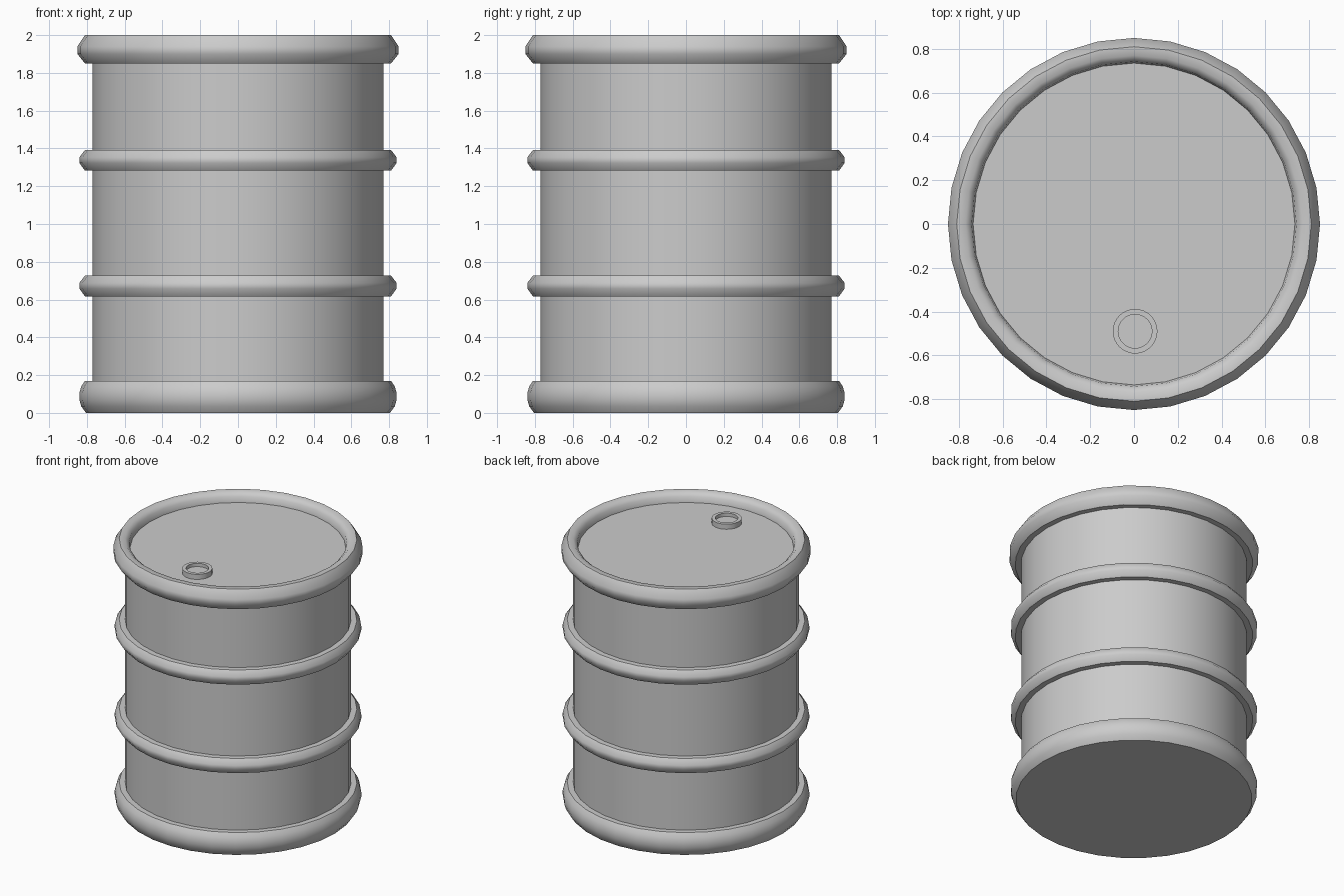
import bpy, bmesh
from math import sin, cos, pi, radians

if "Cube" in bpy.data.objects:
    bpy.data.objects.remove(bpy.data.objects["Cube"])


def lathe(name, profile, sides=32, centre=(0, 0), cap_low=False, cap_high=False, angle=42):
    """Spin a bottom-to-top (radius, z) profile around the vertical axis."""
    bm = bmesh.new()
    rings = []
    for r, z in profile:
        rings.append([bm.verts.new((r * cos(2 * pi * i / sides),
                                    r * sin(2 * pi * i / sides), z))
                      for i in range(sides)])
    for a, b in zip(rings, rings[1:]):
        for i in range(sides):
            j = (i + 1) % sides
            bm.faces.new((a[i], a[j], b[j], b[i]))
    if cap_low:
        bm.faces.new(rings[0][::-1])
    if cap_high:
        bm.faces.new(rings[-1])
    mesh = bpy.data.meshes.new(name)
    bm.to_mesh(mesh)
    bm.free()
    ob = bpy.data.objects.new(name, mesh)
    ob.location = (centre[0], centre[1], 0)
    bpy.context.collection.objects.link(ob)
    bpy.ops.object.select_all(action='DESELECT')
    ob.select_set(True)
    bpy.context.view_layer.objects.active = ob
    bpy.ops.object.shade_smooth_by_angle(angle=radians(angle))
    return ob


BODY = 0.77
LID_Z = 1.932

# Straight drum wall
lathe("drum_wall", [(BODY, 0.16), (BODY, 1.86)])

# Rounded foot with the flat underside
lathe("bottom_band", [(0.805, 0.0), (0.83, 0.035), (0.84, 0.07), (0.84, 0.105),
                      (0.83, 0.14), (0.81, 0.17), (BODY, 0.17)], cap_low=True)

# Two rolling hoops
for name, z in (("lower_hoop", 0.672), ("upper_hoop", 1.337)):
    lathe(name, [(BODY, z - 0.055), (0.81, z - 0.055), (0.84, z - 0.014),
                 (0.84, z + 0.016), (0.81, z + 0.055), (BODY, z + 0.055)])

# Top rim rolling over into the recessed lid
lathe("top_rim_and_lid", [(BODY, 1.85), (0.81, 1.85), (0.85, 1.90), (0.85, 1.94),
                          (0.81, 2.0), (0.77, 2.0), (0.742, 1.975),
                          (0.735, LID_Z)], cap_high=True)

# Filler cap: raised collar with a sunken centre
lathe("filler_cap", [(0.102, LID_Z), (0.102, 1.97), (0.077, 1.97), (0.077, 1.945)],
      centre=(0.005, -0.49), cap_high=True)
